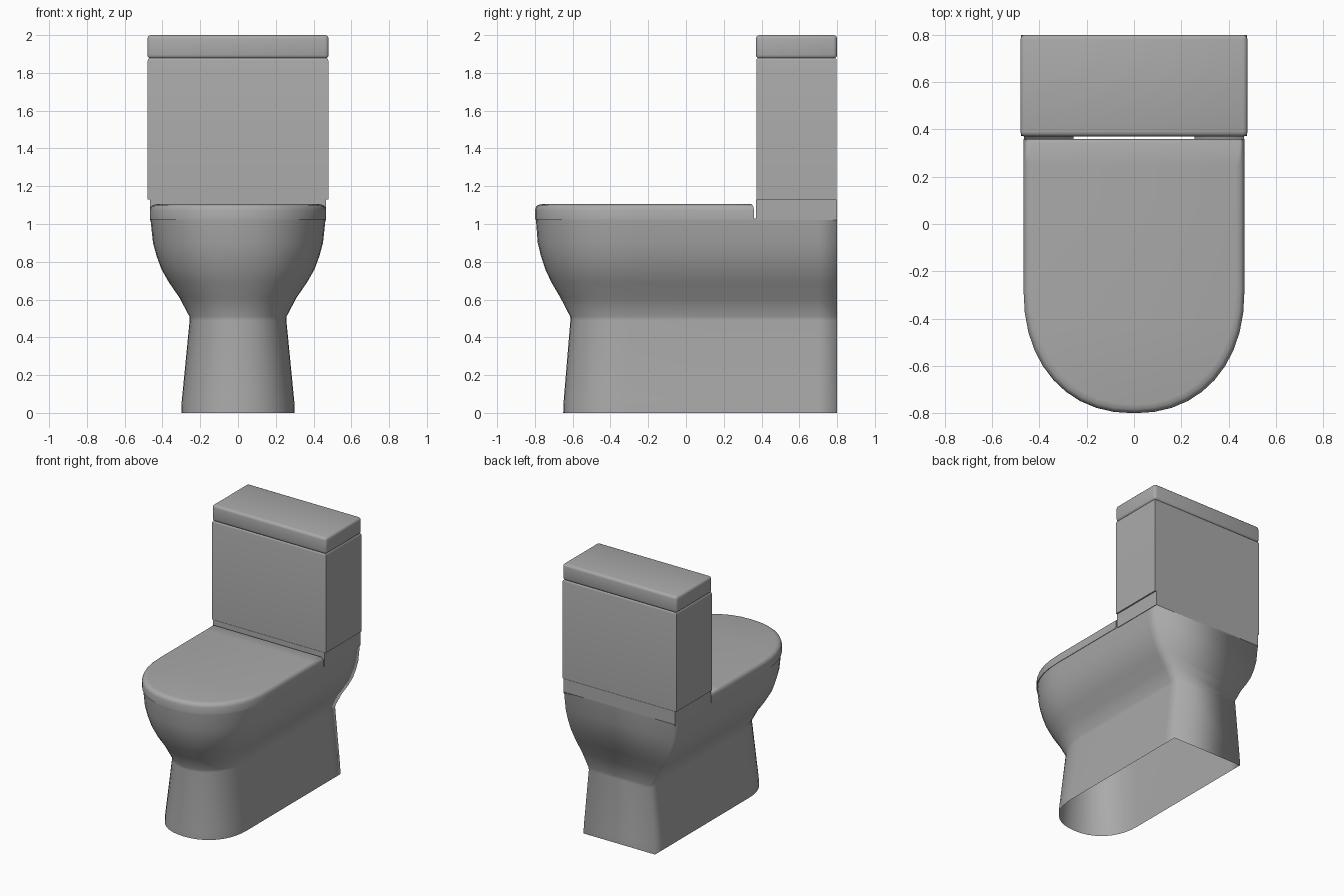
import bpy, bmesh, math

if "Cube" in bpy.data.objects:
    bpy.data.objects.remove(bpy.data.objects["Cube"])

mat = bpy.data.materials.new("ceramic grey")
mat.diffuse_color = (0.4, 0.4, 0.4, 1)
mat.use_nodes = True
mat.node_tree.nodes["Principled BSDF"].inputs["Base Color"].default_value = mat.diffuse_color


def finish(name, bm, angle):
    bmesh.ops.recalc_face_normals(bm, faces=bm.faces)
    me = bpy.data.meshes.new(name)
    bm.to_mesh(me)
    bm.free()
    ob = bpy.data.objects.new(name, me)
    bpy.context.collection.objects.link(ob)
    me.materials.append(mat)
    bpy.ops.object.select_all(action='DESELECT')
    ob.select_set(True)
    bpy.context.view_layer.objects.active = ob
    bpy.ops.object.shade_smooth_by_angle(angle=math.radians(angle))
    return ob


def outline(w, front, depth, back, n=20):
    """D-shaped section: superelliptic nose, straight sides, square back."""
    e = 2 / 2.2
    pts = [(w, back), (w, back - 0.1), (w, 0.1)]
    for i in range(n + 1):
        t = math.pi * i / n
        c, s = math.cos(t), max(0.0, math.sin(t))
        pts.append((math.copysign(abs(c) ** e, c) * w, front + depth - depth * s ** e))
    pts += [(-w, 0.1), (-w, back - 0.1), (-w, back)]
    return pts


def loft(name, rows, cap, angle):
    bm = bmesh.new()
    rings = []
    for z, w, front, depth, back in rows:
        rings.append([bm.verts.new((x, y, z)) for x, y in outline(w, front, depth, back)])
    for a, b in zip(rings, rings[1:]):
        for i in range(len(a)):
            j = (i + 1) % len(a)
            bm.faces.new((a[i], a[j], b[j], b[i]))
    if cap:
        bm.faces.new(rings[0])
        bm.faces.new(rings[-1])
    return finish(name, bm, angle)


def box(name, w, y0, y1, z0, z1, bevel=0.0, top_only=False):
    bm = bmesh.new()
    bmesh.ops.create_cube(bm, size=1)
    for v in bm.verts:
        v.co = (v.co.x * 2 * w, (y0 + y1) / 2 + v.co.y * (y1 - y0),
                (z0 + z1) / 2 + v.co.z * (z1 - z0))
    if bevel:
        mid = (z0 + z1) / 2
        edges = [e for e in bm.edges
                 if not top_only or all(v.co.z > mid for v in e.verts)]
        bmesh.ops.bevel(bm, geom=edges, offset=bevel, segments=3,
                        profile=0.5, affect='EDGES')
    return finish(name, bm, 40)


# pedestal and bowl, open underneath
loft("pedestal_bowl", [
    (0.00, 0.300, -0.650, 0.33, 0.8),
    (0.06, 0.298, -0.648, 0.33, 0.8),
    (0.49, 0.256, -0.612, 0.33, 0.8),
    (0.51, 0.257, -0.613, 0.33, 0.8),
    (0.61, 0.310, -0.665, 0.39, 0.8),
    (0.69, 0.365, -0.712, 0.43, 0.8),
    (0.76, 0.405, -0.745, 0.46, 0.8),
    (0.83, 0.431, -0.768, 0.49, 0.8),
    (0.90, 0.450, -0.785, 0.51, 0.8),
    (1.03, 0.464, -0.795, 0.52, 0.8)], False, 100)

# shelf carrying the tank
box("tank_shelf", 0.467, 0.37, 0.8, 1.02, 1.13)

# closed seat cover
loft("seat_cover", [
    (1.025, 0.467, -0.800, 0.52, 0.36),
    (1.075, 0.467, -0.800, 0.52, 0.36),
    (1.092, 0.461, -0.794, 0.52, 0.357),
    (1.101, 0.450, -0.783, 0.51, 0.352),
    (1.105, 0.430, -0.763, 0.50, 0.345)], True, 50)

# water tank and its lid
box("tank", 0.478, 0.372, 0.798, 1.13, 1.882, 0.018, True)
box("tank_lid", 0.48, 0.37, 0.8, 1.875, 2.0, 0.02)
